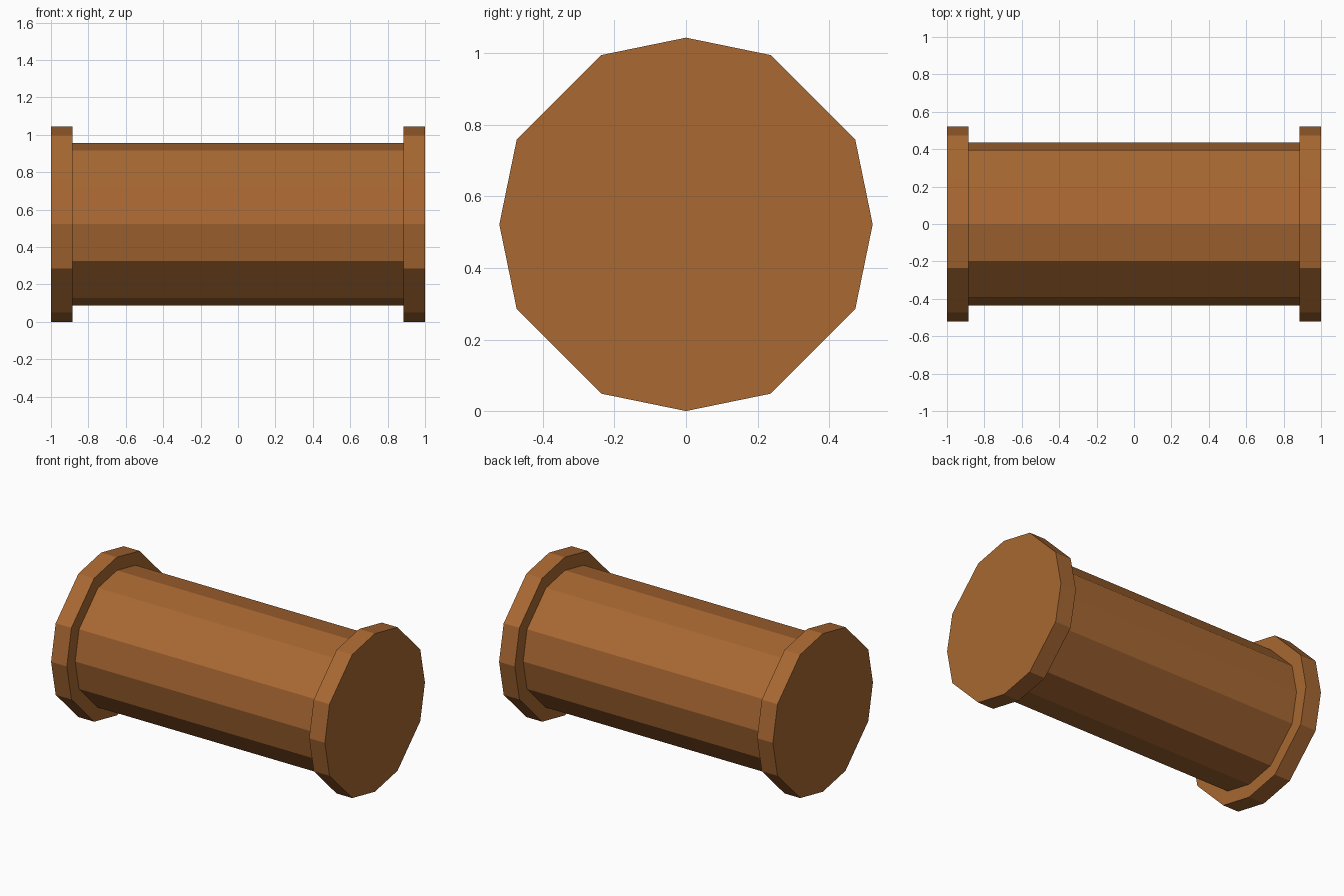
import bpy, bmesh

if "Cube" in bpy.data.objects:
    bpy.data.objects.remove(bpy.data.objects["Cube"])

R_RIM, R_BARREL, X_END, X_RIM = 0.522, 0.435, 1.0, 0.885

wood = bpy.data.materials.new("warm brown")
wood.diffuse_color = (0.392, 0.138, 0.032, 1.0)
wood.use_nodes = True
wood.node_tree.nodes["Principled BSDF"].inputs["Base Color"].default_value = wood.diffuse_color

# Twelve-sided section of unit radius, flatter on the diagonals
A, B = 0.453, 0.907
section = []
y, z = (1, 0)
for q in range(4):
    for a, b in ((1, 0), (B, A), (A, B)):
        for _ in range(q):          # quarter turns
            a, b = -b, a
        section.append((a, b))

# Profile along the axis: end rim, barrel, end rim
profile = [(-X_END, R_RIM), (-X_RIM, R_RIM), (-X_RIM, R_BARREL),
           (X_RIM, R_BARREL), (X_RIM, R_RIM), (X_END, R_RIM)]

bm = bmesh.new()
rings = [[bm.verts.new((x, r * a, R_RIM + r * b)) for a, b in section]
         for x, r in profile]
n = len(section)
for r0, r1 in zip(rings, rings[1:]):
    for i in range(n):
        j = (i + 1) % n
        bm.faces.new((r0[i], r0[j], r1[j], r1[i]))

# Flat end caps
bm.faces.new(rings[0])
bm.faces.new(rings[-1])
bmesh.ops.recalc_face_normals(bm, faces=bm.faces[:])

mesh = bpy.data.meshes.new("flanged_barrel")
bm.to_mesh(mesh)
bm.free()
mesh.materials.append(wood)
barrel = bpy.data.objects.new("flanged_barrel", mesh)
bpy.context.collection.objects.link(barrel)
